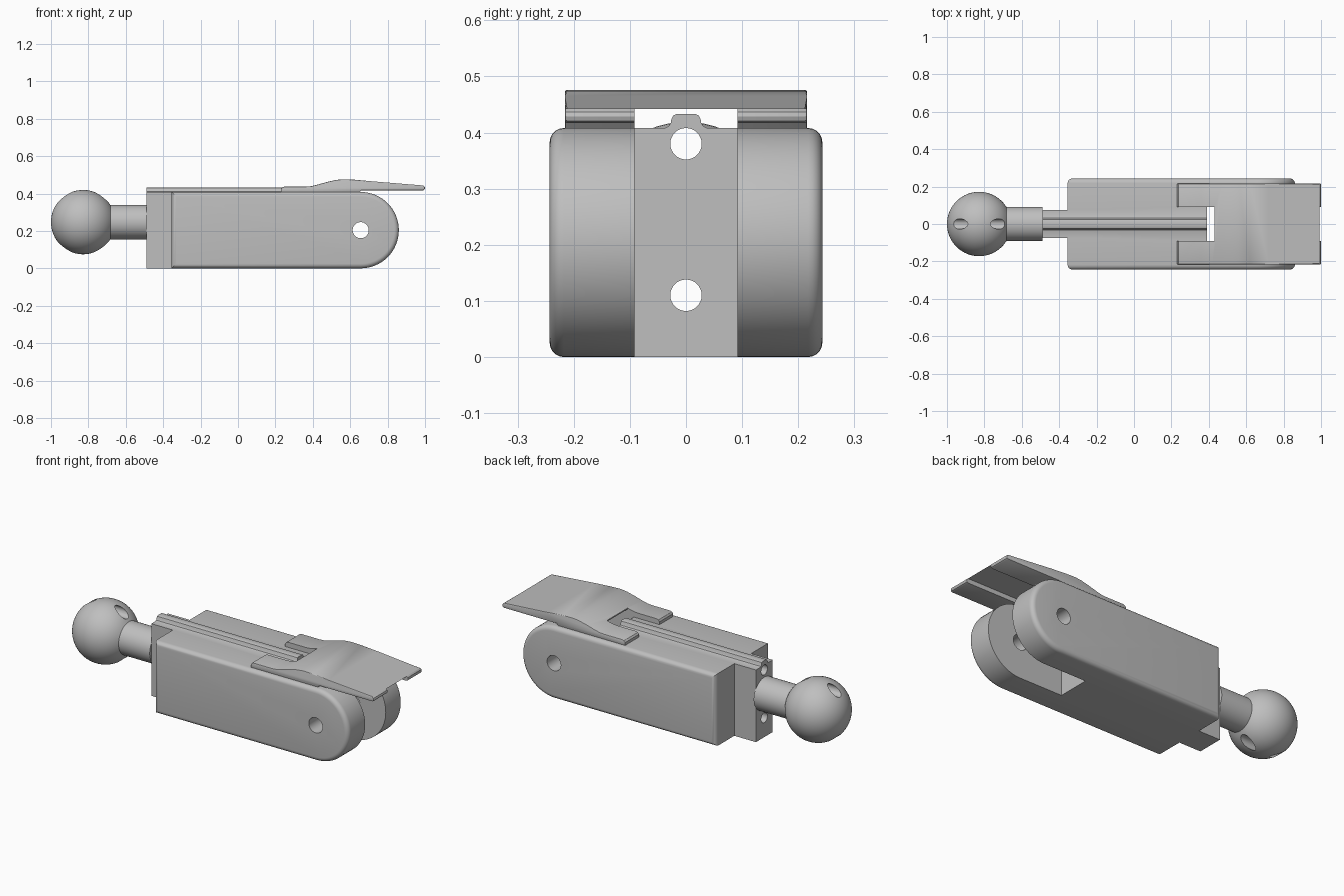
import bpy, bmesh, math
from mathutils import Matrix

if "Cube" in bpy.data.objects:
    bpy.data.objects.remove(bpy.data.objects["Cube"])

grey = bpy.data.materials.new("grey plastic")
grey.diffuse_color = (0.52, 0.52, 0.52, 1)
grey.use_nodes = True
grey.node_tree.nodes["Principled BSDF"].inputs["Base Color"].default_value = grey.diffuse_color


def make(name, bm):
    bmesh.ops.recalc_face_normals(bm, faces=bm.faces)
    mesh = bpy.data.meshes.new(name)
    bm.to_mesh(mesh)
    bm.free()
    mesh.materials.append(grey)
    ob = bpy.data.objects.new(name, mesh)
    bpy.context.collection.objects.link(ob)
    return ob


def side_profile(name, pts, half, bevel, segs):
    """Extrude an (x, z) outline across y and round its two rims."""
    bm = bmesh.new()
    f = bm.faces.new([bm.verts.new((x, -half, z)) for x, z in pts])
    ext = bmesh.ops.extrude_face_region(bm, geom=[f])["geom"]
    for v in ext:
        if isinstance(v, bmesh.types.BMVert):
            v.co.y = half
    rims = [e for e in bm.edges if abs(e.verts[0].co.y - e.verts[1].co.y) < 1e-5]
    bmesh.ops.bevel(bm, geom=rims, offset=bevel, segments=segs, profile=0.5,
                    affect='EDGES', clamp_overlap=True)
    return make(name, bm)


def end_profile(name, pts, x0, x1):
    """Extrude a (y, z) outline along x."""
    bm = bmesh.new()
    f = bm.faces.new([bm.verts.new((x0, y, z)) for y, z in pts])
    ext = bmesh.ops.extrude_face_region(bm, geom=[f])["geom"]
    for v in ext:
        if isinstance(v, bmesh.types.BMVert):
            v.co.x = x1
    return make(name, bm)


def box(name, x0, x1, half, z0, z1):
    return end_profile(name, [(-half, z0), (half, z0), (half, z1), (-half, z1)], x0, x1)


def rod(name, centre, radius, length, axis):
    bm = bmesh.new()
    rot = Matrix.Rotation(math.pi / 2, 4, 'Y' if axis == 'X' else 'X')
    bmesh.ops.create_cone(bm, cap_ends=True, segments=32, radius1=radius, radius2=radius,
                          depth=length, matrix=Matrix.Translation(centre) @ rot)
    return make(name, bm)


def combine(ob, other, op):
    """Apply a boolean and discard the helper."""
    m = ob.modifiers.new(op, 'BOOLEAN')
    m.operation, m.object, m.solver = op, other, 'EXACT'
    bpy.context.view_layer.objects.active = ob
    bpy.ops.object.modifier_apply(modifier=m.name)
    bpy.data.objects.remove(other)


def smooth(ob, angle=30):
    bpy.ops.object.select_all(action='DESELECT')
    ob.select_set(True)
    bpy.context.view_layer.objects.active = ob
    bpy.ops.object.shade_smooth_by_angle(angle=math.radians(angle))


def drill_lengthwise(ob):
    # two long holes running through ball and body
    for z in (0.11, 0.38):
        combine(ob, rod("drill", (-0.3, 0, z), 0.028, 1.6, 'X'), 'DIFFERENCE')


# Main body with rounded fork end
H, R, CX = 0.408, 0.204, 0.656
outline = [(-0.355, 0)]
for i in range(33):
    a = -math.pi / 2 + math.pi * i / 32
    outline.append((CX + R * math.cos(a), R + R * math.sin(a)))
outline.append((-0.355, H))
body = side_profile("body", outline, 0.243, 0.025, 5)

# Narrow end block and top guide rail
combine(body, box("end_block", -0.49, -0.25, 0.075, 0, H), 'UNION')
half = [(0.038, 0.36), (0.038, 0.408), (0.031, 0.411), (0.027, 0.417),
        (0.026, 0.424), (0.023, 0.430), (0.017, 0.433)]
rail = half + [(-y, z) for y, z in reversed(half)]
combine(body, end_profile("rail", rail, -0.49, 0.45), 'UNION')

# Fork slot, pivot hole and long holes
combine(body, box("slot", 0.39, 1.1, 0.092, -0.1, 0.6), 'DIFFERENCE')
combine(body, rod("pivot", (CX, 0, R), 0.043, 0.8, 'Y'), 'DIFFERENCE')
drill_lengthwise(body)
smooth(body)

# Ball and neck turned as one stud
BX, BZ, BR, NR = -0.828, 0.247, 0.172, 0.092
stop = math.asin(NR / BR)
bm = bmesh.new()
pts = []
for i in range(33):
    a = math.pi + (stop - math.pi) * i / 32
    pts.append((BX + BR * math.cos(a), BR * math.sin(a) if i else 0))
pts += [(-0.488, NR), (-0.488, 0)]
vs = [bm.verts.new((x, 0, BZ + r)) for x, r in pts]
es = [bm.edges.new(p) for p in zip(vs, vs[1:])]
bmesh.ops.spin(bm, geom=vs + es, cent=(0, 0, BZ), axis=(1, 0, 0),
               angle=2 * math.pi, steps=64)
bmesh.ops.remove_doubles(bm, verts=bm.verts, dist=1e-5)
ball = make("ball_stud", bm)
drill_lengthwise(ball)
smooth(ball)

# Cam lever plate with forked front and grooved underside
lever = side_profile("lever", [
    (0.23, 0.406), (0.65, 0.406), (0.66, 0.417), (0.990, 0.417), (0.997, 0.421),
    (1.0, 0.429), (0.998, 0.437), (0.990, 0.443), (0.72, 0.465), (0.62, 0.474),
    (0.56, 0.476), (0.52, 0.472), (0.47, 0.460), (0.42, 0.446), (0.39, 0.439),
    (0.36, 0.437), (0.25, 0.437), (0.237, 0.433), (0.23, 0.424)], 0.216, 0.004, 2)
combine(lever, box("groove", 0.1, 1.1, 0.092, 0.3, 0.442), 'DIFFERENCE')
combine(lever, box("fork_gap", 0.1, 0.43, 0.092, 0.35, 0.6), 'DIFFERENCE')
smooth(lever)
